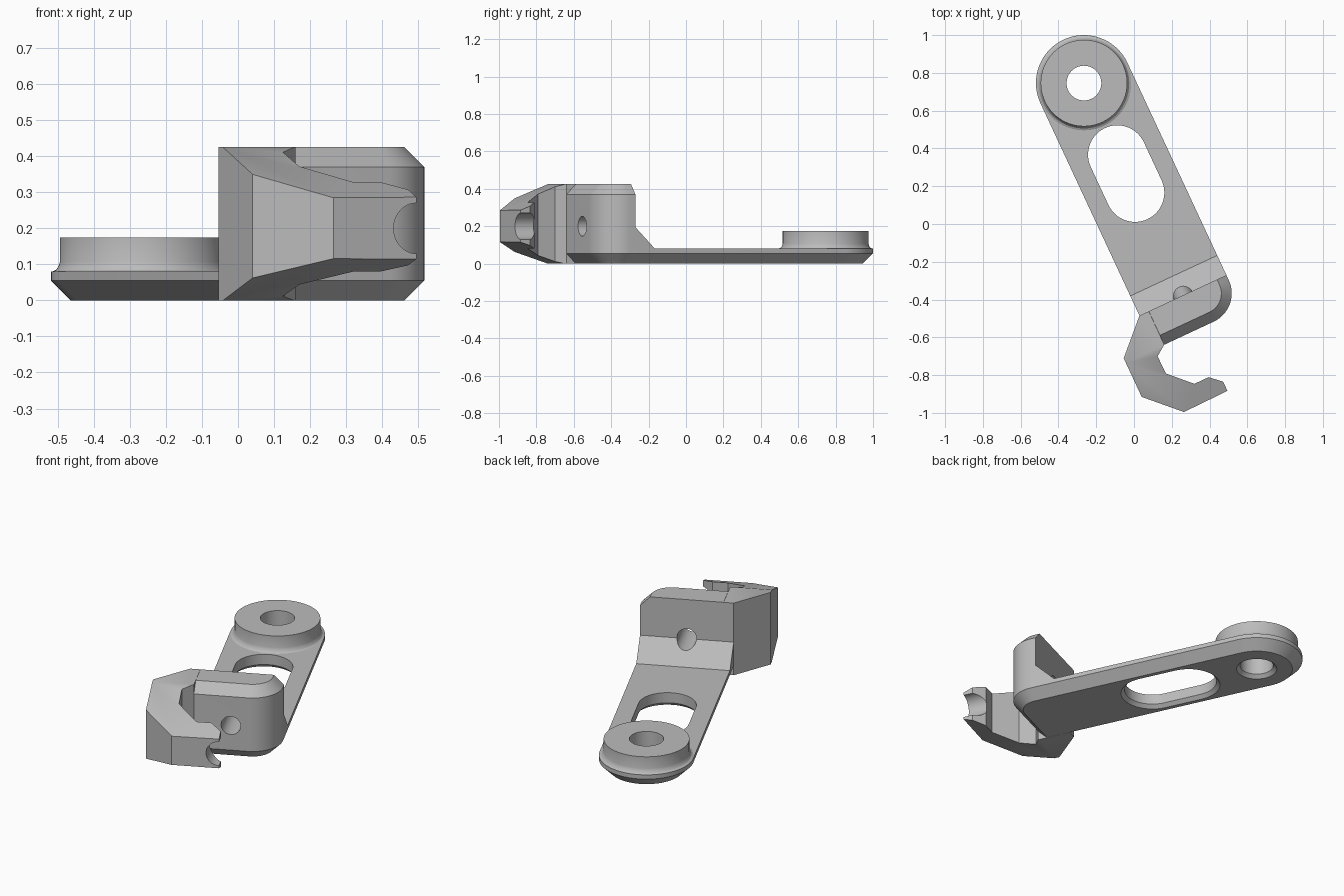
import bpy, bmesh
from math import sin, cos, pi, radians
from mathutils import Matrix, Vector

cube = bpy.data.objects.get("Cube")
if cube:
    bpy.data.objects.remove(cube, do_unlink=True)

grey = bpy.data.materials.new("plain_grey")
grey.use_nodes = True
grey.diffuse_color = (0.5, 0.5, 0.5, 1)
grey.node_tree.nodes["Principled BSDF"].inputs["Base Color"].default_value = (0.5, 0.5, 0.5, 1)

# Local frame: x runs along the arm from the boss centre, y across it
PLACE = Matrix.Translation((-0.265, 0.746, 0)) @ Matrix.Rotation(radians(-65), 4, "Z")
HALF, END, CORNER = 0.254, 1.435, 0.165
WALL, TOP, CHAMFER = 1.24, 0.425, 0.055
AXIS_Z = 0.2


def finish(name, bm):
    bmesh.ops.remove_doubles(bm, verts=bm.verts, dist=1e-5)
    bmesh.ops.recalc_face_normals(bm, faces=bm.faces)
    mesh = bpy.data.meshes.new(name)
    bm.to_mesh(mesh)
    bm.free()
    mesh.materials.append(grey)
    obj = bpy.data.objects.new(name, mesh)
    bpy.context.collection.objects.link(obj)
    obj.matrix_world = PLACE
    return obj


def arc(cx, cy, r, start, stop, n=24):
    angles = [radians(start + (stop - start) * i / n) for i in range(n + 1)]
    return [(cx + r * cos(a), cy + r * sin(a)) for a in angles]


def loft(outline, levels):
    """Stack one outline at several (height, inset) levels and cap it."""
    bm = bmesh.new()
    rings = [[bm.verts.new((x, y, z)) for x, y in outline(inset)] for z, inset in levels]
    n = len(rings[0])
    for low, high in zip(rings, rings[1:]):
        for i in range(n):
            j = (i + 1) % n
            bm.faces.new((low[i], low[j], high[j], high[i]))
    bm.faces.new(rings[0][::-1])
    bm.faces.new(rings[-1])
    return bm


def combine(target, other, operation):
    mod = target.modifiers.new("join", "BOOLEAN")
    mod.object, mod.operation, mod.solver = other, operation, "EXACT"
    bpy.context.view_layer.objects.active = target
    bpy.ops.object.modifier_apply(modifier=mod.name)
    bpy.data.objects.remove(other, do_unlink=True)


# Arm and end block share one chamfered outline
def arm_outline(d):
    corner = arc(END - CORNER, HALF - CORNER, CORNER - d, 90, 0, 16)
    return arc(0, 0, HALF - d, 270, 90, 48) + corner + [(END - d, d - HALF)]


bracket = finish("arm_bracket", loft(arm_outline, [
    (0, CHAMFER), (CHAMFER, 0), (TOP - CHAMFER, 0), (TOP, CHAMFER)]))

# Clear the space above the thin arm, leaving the sloped step to the block
step = [(-1, 0.08), (1.125, 0.08), (WALL, 0.195), (WALL, 1), (-1, 1)]
bm = loft(lambda d: step, [(-1, 0), (1, 0)])
bm.transform(Matrix.Rotation(pi / 2, 4, "X"))
combine(bracket, finish("step_cutter", bm), "DIFFERENCE")

# Hook, tapering in height towards its tip
hook_shape = [(WALL, -HALF), (1.409, -0.425), (1.635, -0.425), (1.802, -0.256),
              (1.798, 0), (1.744, 0), (1.69, -0.06), (1.69, -0.143),
              (1.577, -0.256), (1.476, -0.258), (END, -0.2), (WALL, -0.2)]
bm = loft(lambda d: hook_shape, [(0, 0), (TOP, 0)])
for z, normal in ((TOP, (0.387, 0, 1)), (0, (0.32, 0, -1))):
    cut = bmesh.ops.bisect_plane(bm, geom=bm.verts[:] + bm.edges[:] + bm.faces[:],
                                 plane_co=(1.44, 0, z), plane_no=Vector(normal).normalized(),
                                 clear_outer=True)
    edges = [e for e in bm.edges if e.is_boundary]
    bmesh.ops.contextual_create(bm, geom=edges)
combine(bracket, finish("hook", bm), "UNION")

# Raised boss with a small fillet at its foot
foot = [(0.06, 0.25), (0.08, 0.25), (0.085, 0.24), (0.093, 0.234), (0.107, 0.229), (0.175, 0.229)]
boss = loft(lambda r: arc(0, 0, r, 0, 355, 71), foot)
combine(bracket, finish("boss", boss), "UNION")

# Pivot hole and long slot, both eased at the underside
def slot_outline(d):
    return arc(0.418, 0, 0.155 + d, 270, 90, 32) + arc(0.64, 0, 0.155 + d, 90, -90, 32)


eased = [(-0.01, 0.03), (0.02, 0), (0.5, 0)]
hole = loft(lambda d: arc(0, 0, 0.092 + d, 0, 352.5, 47), eased)
combine(bracket, finish("pivot_cutter", hole), "DIFFERENCE")
combine(bracket, finish("slot_cutter", loft(slot_outline, eased)), "DIFFERENCE")

# Screw hole through the block and the wider groove across the hook tip
for radius, start, stop in ((0.053, 1.1, 1.55), (0.07, 1.6, 1.9)):
    bm = loft(lambda d: arc(0, 0, radius, 0, 352.5, 47), [(start, 0), (stop, 0)])
    bm.transform(Matrix.Translation((0, 0, AXIS_Z)) @ Matrix.Rotation(pi / 2, 4, "Y"))
    combine(bracket, finish("screw_cutter", bm), "DIFFERENCE")

bpy.ops.object.select_all(action="DESELECT")
bracket.select_set(True)
bpy.context.view_layer.objects.active = bracket
bpy.ops.object.shade_smooth_by_angle(angle=radians(25))
